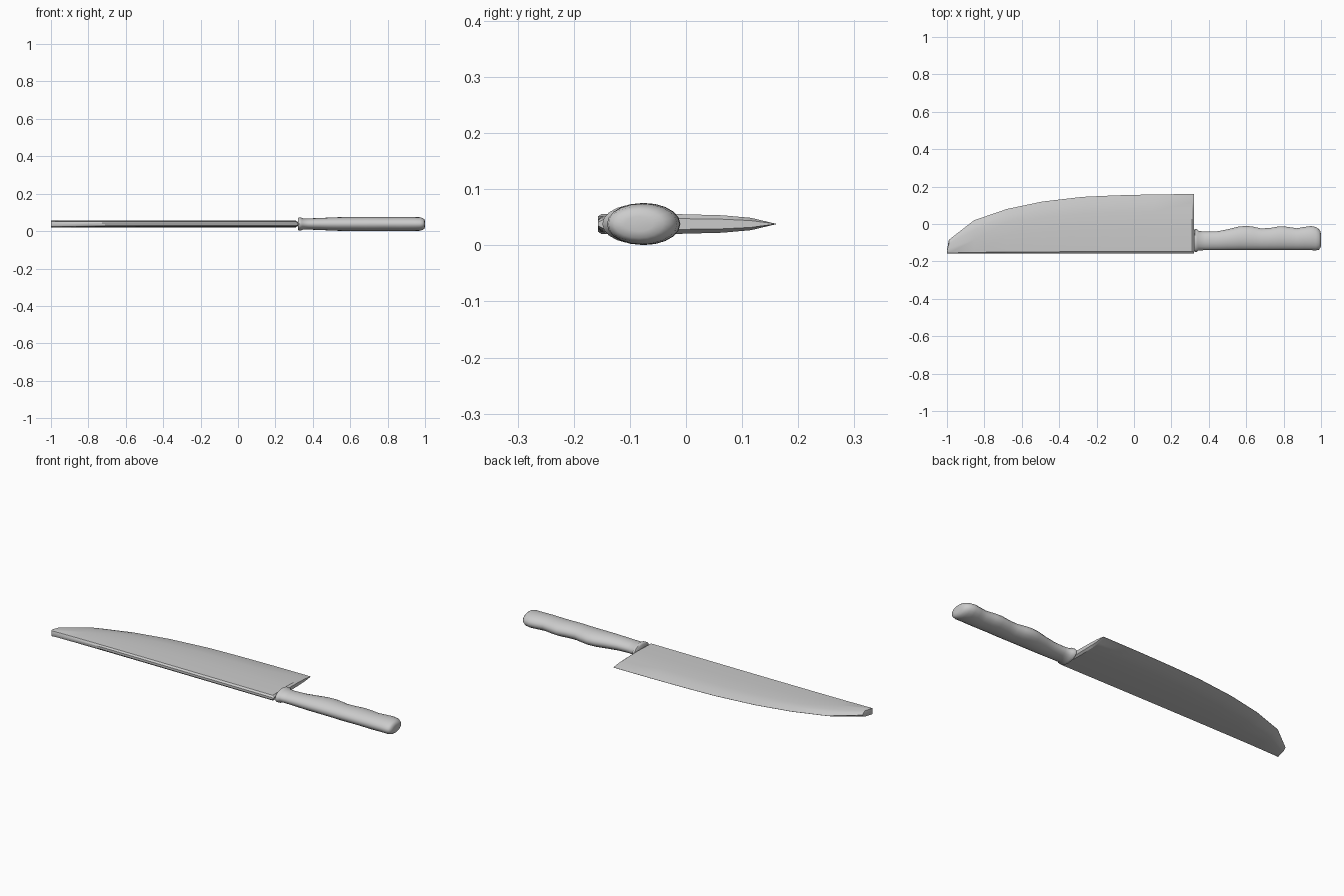
import bpy
import bmesh
from math import sin, cos, pi

MID_Z = 0.038

cube = bpy.data.objects.get("Cube")
if cube:
    bpy.data.objects.remove(cube, do_unlink=True)

steel = bpy.data.materials.new("light grey")
steel.use_nodes = True
grey = (0.6, 0.6, 0.6, 1)
steel.diffuse_color = grey
steel.node_tree.nodes["Principled BSDF"].inputs["Base Color"].default_value = grey


def loft(name, rings, angle):
    """Skin a list of equal closed rings and cap both ends."""
    bm = bmesh.new()
    loops = [[bm.verts.new(p) for p in ring] for ring in rings]
    n = len(loops[0])
    for a, b in zip(loops, loops[1:]):
        for i in range(n):
            j = (i + 1) % n
            bm.faces.new((a[i], a[j], b[j], b[i]))
    bm.faces.new(loops[0])
    bm.faces.new(loops[-1])
    bmesh.ops.recalc_face_normals(bm, faces=bm.faces)
    mesh = bpy.data.meshes.new(name)
    bm.to_mesh(mesh)
    bm.free()
    mesh.materials.append(steel)
    obj = bpy.data.objects.new(name, mesh)
    bpy.context.collection.objects.link(obj)
    bpy.ops.object.select_all(action="DESELECT")
    obj.select_set(True)
    bpy.context.view_layer.objects.active = obj
    bpy.ops.object.shade_smooth_by_angle(angle=angle)
    return obj


# Blade: straight spine, curved cutting edge, convex tapered section
SPINE = -0.157
edge = [(-1.0, -0.14), (-0.99, -0.085), (-0.855, 0.02), (-0.68, 0.08),
        (-0.49, 0.12), (-0.275, 0.145), (-0.1, 0.153), (0.1, 0.158),
        (0.31, 0.16), (0.32, 0.16)]
# (fraction from spine to edge, half thickness)
section = [(0.0, 0.006), (0.03, 0.014), (0.4, 0.018), (0.7, 0.0155),
           (0.86, 0.011), (1.0, 0.0005)]


def blade_ring(x, y_edge):
    thin = 0.55 if x > 0.315 else 1.0
    side = [(SPINE + f * (y_edge - SPINE), h * thin) for f, h in section]
    return ([(x, y, MID_Z + h) for y, h in side]
            + [(x, y, MID_Z - h) for y, h in reversed(side)])


loft("blade", [blade_ring(x, y) for x, y in edge], 0.5)


# Handle: oval rings with a collar, finger grooves and a rounded butt
def oval(x, low, high, half, sides=20):
    cy, ry = (low + high) / 2, (high - low) / 2
    return [(x, cy + ry * cos(2 * pi * i / sides),
             MID_Z + half * sin(2 * pi * i / sides)) for i in range(sides)]


# (x, low y, high y, half height)
stations = [
    (0.32, -0.142, -0.036, 0.029), (0.325, -0.149, -0.027, 0.035),
    (0.337, -0.149, -0.027, 0.035), (0.345, -0.141, -0.037, 0.030),
    (0.38, -0.140, -0.041, 0.030), (0.44, -0.140, -0.040, 0.032),
    (0.5, -0.140, -0.029, 0.035), (0.56, -0.140, -0.014, 0.037),
    (0.6, -0.140, -0.010, 0.0375), (0.64, -0.140, -0.015, 0.037),
    (0.68, -0.140, -0.024, 0.037), (0.73, -0.140, -0.021, 0.037),
    (0.78, -0.140, -0.012, 0.037), (0.82, -0.140, -0.015, 0.037),
    (0.87, -0.140, -0.023, 0.037), (0.91, -0.140, -0.016, 0.037),
    (0.945, -0.140, -0.011, 0.037), (0.972, -0.141, -0.016, 0.036),
    (0.988, -0.138, -0.027, 0.032), (0.997, -0.128, -0.040, 0.025),
    (1.0, -0.110, -0.058, 0.013)]
loft("handle", [oval(*s) for s in stations], 0.9)
